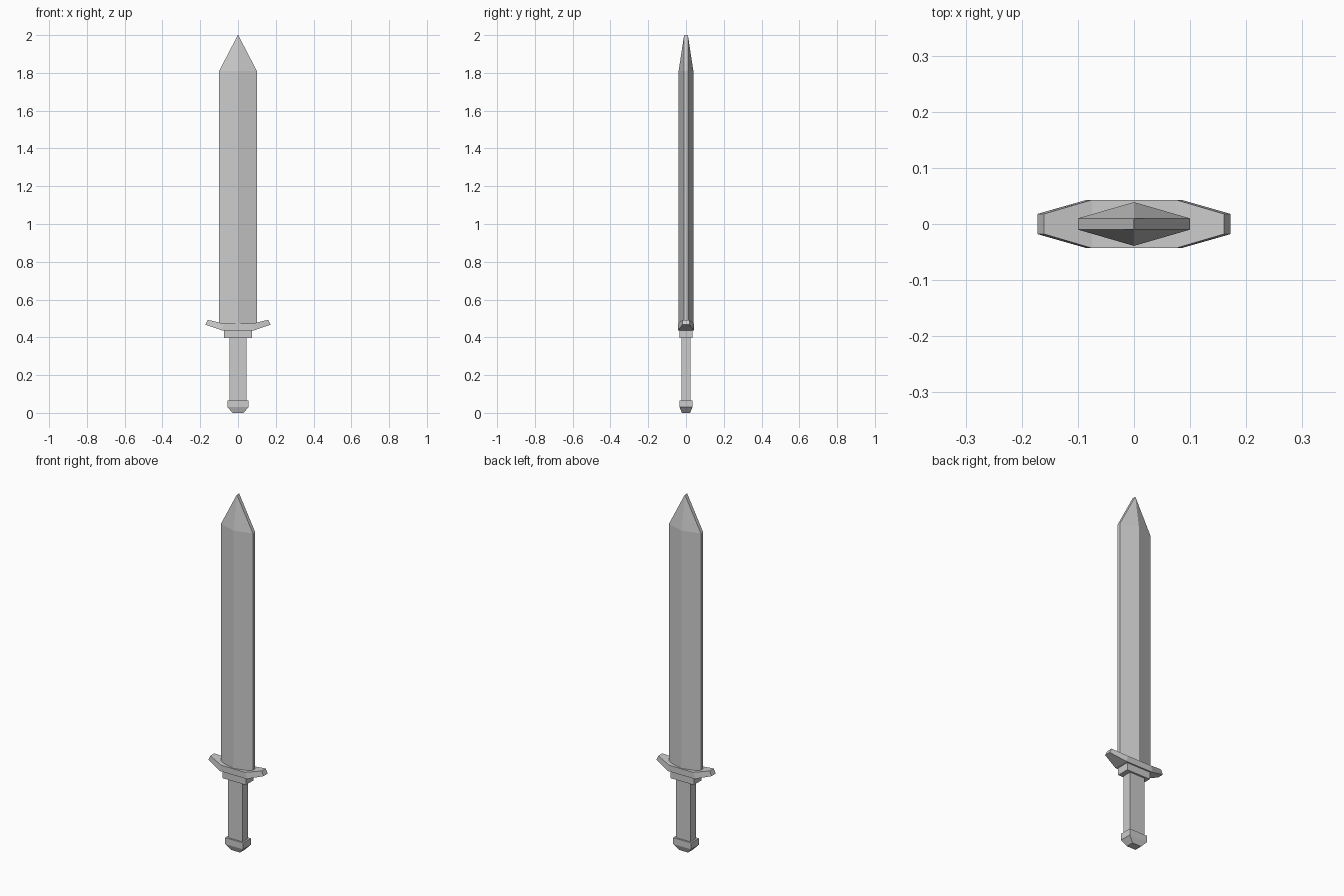
import bpy

if "Cube" in bpy.data.objects:
    bpy.data.objects.remove(bpy.data.objects["Cube"])


def loft(name, rings):
    """Skin a list of matching closed rings and cap both ends."""
    n = len(rings[0])
    verts = [p for ring in rings for p in ring]
    faces = [tuple(reversed(range(n)))]
    for r in range(len(rings) - 1):
        a, b = r * n, (r + 1) * n
        faces += [(a + i, a + (i + 1) % n, b + (i + 1) % n, b + i) for i in range(n)]
    faces.append(tuple(range(len(verts) - n, len(verts))))
    mesh = bpy.data.meshes.new(name)
    mesh.from_pydata(verts, [], faces)
    mesh.update()
    obj = bpy.data.objects.new(name, mesh)
    bpy.context.collection.objects.link(obj)
    return obj


def rect(x, y, z):
    return [(-x, -y, z), (x, -y, z), (x, y, z), (-x, y, z)]


def blade_ring(w, ridge, z, edge=0.01):
    return [(-w, -edge, z), (0, -ridge, z), (w, -edge, z),
            (w, edge, z), (0, ridge, z), (-w, edge, z)]


def guard_ring(x, half_y, low, high, top_x):
    return [(x, -half_y, low), (x, half_y, low),
            (top_x, half_y, high), (top_x, -half_y, high)]


# Blade: flattened hexagonal section tapering to a chisel tip
loft("blade", [blade_ring(0.1, 0.039, 0.46),
               blade_ring(0.1, 0.039, 1.81),
               blade_ring(0.001, 0.0101, 2.0)])

# Cross guard: flat centre with narrowing, upswept arms
loft("cross_guard", [guard_ring(-0.172, 0.018, 0.467, 0.493, -0.16),
                     guard_ring(-0.085, 0.043, 0.437, 0.472, -0.075),
                     guard_ring(0.085, 0.043, 0.437, 0.472, 0.075),
                     guard_ring(0.172, 0.018, 0.467, 0.493, 0.16)])

# Collar under the guard
loft("guard_collar", [rect(0.073, 0.035, 0.397), rect(0.073, 0.035, 0.44)])

# Grip
loft("grip", [rect(0.046, 0.025, 0.06), rect(0.046, 0.025, 0.40)])

# Pommel with chamfered bottom
loft("pommel", [rect(0.028, 0.022, 0.0), rect(0.056, 0.034, 0.03),
                rect(0.056, 0.034, 0.066)])
